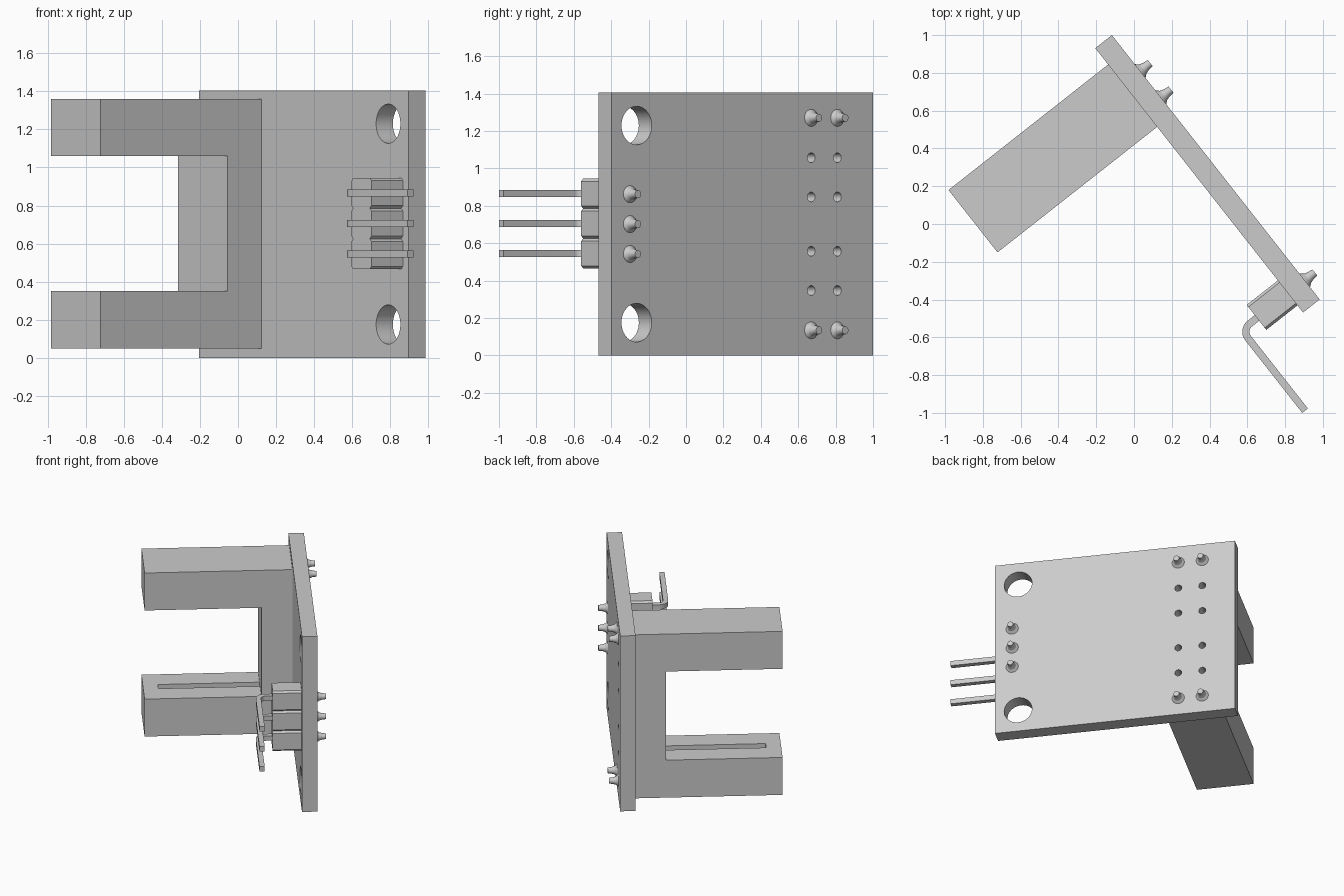
import bpy, bmesh
from math import radians, cos, sin, atan2, pi
from mathutils import Matrix, Vector

cube = bpy.data.objects.get("Cube")
if cube:
    bpy.data.objects.remove(cube, do_unlink=True)

grey = bpy.data.materials.new("light grey")
grey.use_nodes = True
grey.diffuse_color = (0.6, 0.6, 0.6, 1)
grey.node_tree.nodes["Principled BSDF"].inputs["Base Color"].default_value = (0.6, 0.6, 0.6, 1)

# Board frame: x runs along the board, y points out of its solder side, z is up
FRAME = Matrix.Translation((-0.117, 1.0, 0)) @ Matrix.Rotation(atan2(-0.786, 0.618), 4, 'Z')
LENGTH, THICK, HEIGHT = 1.78, 0.112, 1.405
MID = HEIGHT / 2


def finish(name, bm):
    """Turn a bmesh in board coordinates into a placed object."""
    bmesh.ops.recalc_face_normals(bm, faces=bm.faces)
    bm.transform(FRAME)
    mesh = bpy.data.meshes.new(name)
    bm.to_mesh(mesh)
    bm.free()
    mesh.materials.append(grey)
    obj = bpy.data.objects.new(name, mesh)
    bpy.context.collection.objects.link(obj)
    return obj


def add_box(bm, lo, hi):
    lo, hi = Vector(lo), Vector(hi)
    m = Matrix.Translation((lo + hi) / 2) @ Matrix.Diagonal((*(hi - lo), 1))
    bmesh.ops.create_cube(bm, size=1, matrix=m)


def add_rod(bm, x, z, r1, r2, y1, y2, sides=32):
    """Round rod or cone frustum along the board normal."""
    m = Matrix.Translation((x, (y1 + y2) / 2, z)) @ Matrix.Rotation(radians(-90), 4, 'X')
    bmesh.ops.create_cone(bm, cap_ends=True, segments=sides, radius1=r1, radius2=r2,
                          depth=y2 - y1, matrix=m)


def prism(name, outline, a, b, place):
    """Extrude a 2D outline from a to b; place maps (p, q, t) to board coordinates."""
    bm = bmesh.new()
    ends = [[bm.verts.new(place(p, q, t)) for p, q in outline] for t in (a, b)]
    n = len(outline)
    for ring in ends:
        bm.faces.new(ring)
    for i in range(n):
        j = (i + 1) % n
        bm.faces.new((ends[0][i], ends[0][j], ends[1][j], ends[1][i]))
    return finish(name, bm)


def cut(obj, bm):
    cutter = finish("cutter", bm)
    cutter.hide_render = True
    mod = obj.modifiers.new("cut", 'BOOLEAN')
    mod.operation, mod.solver, mod.object = 'DIFFERENCE', 'EXACT', cutter
    bpy.context.view_layer.objects.active = obj
    bpy.ops.object.modifier_apply(modifier=mod.name)
    bpy.data.objects.remove(cutter, do_unlink=True)


def smooth(obj):
    bpy.ops.object.select_all(action='DESELECT')
    obj.select_set(True)
    bpy.context.view_layer.objects.active = obj
    bpy.ops.object.shade_smooth_by_angle(angle=radians(35))


# Circuit board with mounting holes and lead holes
SENSOR_COLUMNS = (0.242, 0.42)
bm = bmesh.new()
add_box(bm, (0, -THICK, 0), (LENGTH, 0, HEIGHT))
board = finish("circuit_board", bm)
bm = bmesh.new()
for side in (-1, 1):
    add_rod(bm, 1.608, MID + side * 0.527, 0.103, 0.103, -0.2, 0.1, 48)
    for x in SENSOR_COLUMNS:
        for dz in (0.145, 0.355):
            add_rod(bm, x, MID + side * dz, 0.026, 0.026, -0.2, 0.1, 24)
cut(board, bm)
smooth(board)

# U-shaped sensor housing with a slot on the inner face of each arm
TIP, WEB, LOW, HIGH = -1.187, -0.338, 0.05, 1.36
GAP_LOW, GAP_HIGH = 0.35, 1.06
fork = prism("sensor_fork",
             [(-THICK, LOW), (TIP, LOW), (TIP, GAP_LOW), (WEB, GAP_LOW),
              (WEB, GAP_HIGH), (TIP, GAP_HIGH), (TIP, HIGH), (-THICK, HIGH)],
             0.11, 0.53, lambda p, q, t: (t, p, q))
bm = bmesh.new()
add_box(bm, (0.285, TIP + 0.11, GAP_LOW - 0.12), (0.355, WEB, GAP_HIGH + 0.12))
cut(fork, bm)

# Soldered lead ends on the back of the board
PIN_X, PITCH, HALF = 1.652, 0.16, 0.019
leads = [(x, MID + side * 0.568) for x in SENSOR_COLUMNS for side in (-1, 1)]
leads += [(PIN_X, MID + i * PITCH) for i in (-1, 0, 1)]
for x, z in leads:
    bm = bmesh.new()
    add_rod(bm, x, z, 0.046, 0.031, 0, 0.018, 20)
    add_rod(bm, x, z, 0.031, 0.024, 0.018, 0.04, 20)
    add_rod(bm, x, z, 0.024, 0.021, 0.04, 0.068, 20)
    smooth(finish("solder_joint", bm))

# Pin header: three chamfered blocks, each with a bent square pin
BEND, PIN_Y, PIN_END = 0.055, -0.425, 2.195


def bend_arc(radius):
    cx, cy = PIN_X + BEND, PIN_Y + BEND
    angles = [pi + i * pi / 16 for i in range(9)]
    return [(cx + radius * cos(a), cy + radius * sin(a)) for a in angles]


pin_outline = ([(PIN_X - HALF, -0.05)] + bend_arc(BEND + HALF)
               + [(PIN_END, PIN_Y - HALF), (PIN_END, PIN_Y + HALF)]
               + bend_arc(BEND - HALF)[::-1] + [(PIN_X + HALF, -0.05)])
W, H, C = 0.084, 0.08, 0.014
for i in (-1, 0, 1):
    z = MID + 0.003 + i * PITCH
    octagon = [(W, C - H), (W, H - C), (W - C, H), (C - W, H),
               (-W, H - C), (-W, C - H), (C - W, -H), (W - C, -H)]
    prism("header_block", [(1.648 + p, z + q) for p, q in octagon],
          -0.322, -THICK, lambda p, q, t: (p, t, q))
    smooth(prism("header_pin", pin_outline, z - HALF, z + HALF, lambda p, q, t: (p, q, t)))
